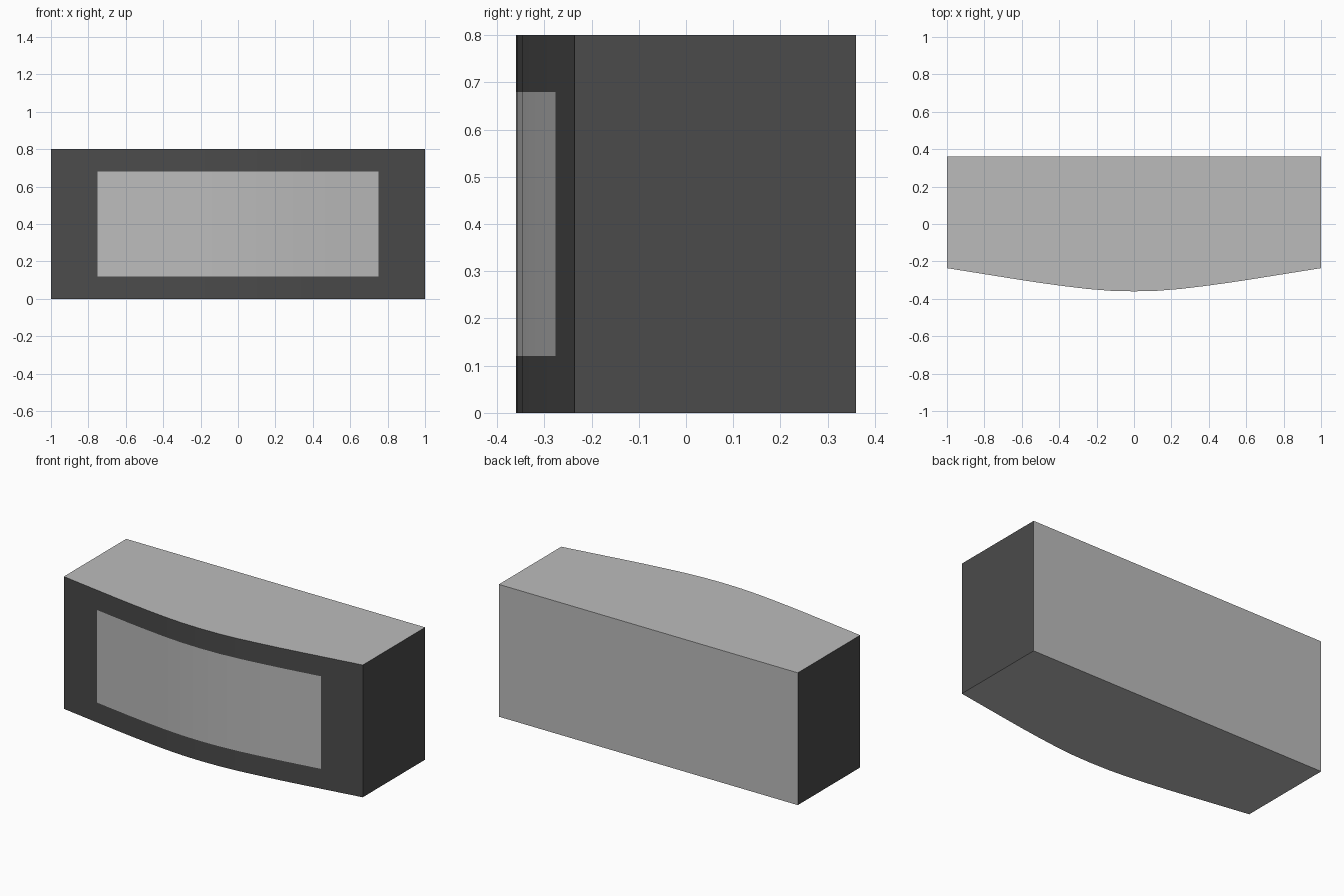
import bpy, bmesh

if "Cube" in bpy.data.objects:
    bpy.data.objects.remove(bpy.data.objects["Cube"])

# Half profile of the bowed front: (x, y)
half = [(0, -0.36), (0.125, -0.357), (0.25, -0.347), (0.375, -0.332),
        (0.5, -0.315), (0.625, -0.296), (0.75, -0.276), (1.0, -0.236)]
profile = [(-x, y) for x, y in reversed(half[1:])] + half
rows = [0.0, 0.12, 0.68, 0.8]
BACK = 0.36


def grey(name, v):
    mat = bpy.data.materials.new(name)
    mat.diffuse_color = (v, v, v, 1)
    mat.use_nodes = True
    mat.node_tree.nodes["Principled BSDF"].inputs["Base Color"].default_value = mat.diffuse_color
    return mat


mid, dark = grey("mid_grey", 0.5), grey("dark_grey", 0.07)


def finish(name, bm):
    # Drop unused grid points, then make the object
    loose = [v for v in bm.verts if not v.link_faces]
    bmesh.ops.delete(bm, geom=loose, context='VERTS')
    mesh = bpy.data.meshes.new(name)
    bm.to_mesh(mesh)
    bm.free()
    mesh.materials.append(mid)
    mesh.materials.append(dark)
    obj = bpy.data.objects.new(name, mesh)
    bpy.context.collection.objects.link(obj)
    bpy.ops.object.select_all(action='DESELECT')
    obj.select_set(True)
    bpy.context.view_layer.objects.active = obj
    bpy.ops.object.shade_smooth_by_angle(angle=0.5)


def front_grid(bm, want_screen):
    # Front quads over the profile columns and height rows, facing -y
    grid = [[bm.verts.new((x, y, z)) for x, y in profile] for z in rows]
    for j in range(len(rows) - 1):
        for i in range(len(profile) - 1):
            in_screen = j == 1 and 0 < i < len(profile) - 2
            if in_screen == want_screen:
                face = bm.faces.new((grid[j][i], grid[j][i + 1],
                                     grid[j + 1][i + 1], grid[j + 1][i]))
                face.material_index = 0 if want_screen else 1
    return grid


# Cabinet: dark front frame and sides, lighter top, bottom and flat back
bm = bmesh.new()
grid = front_grid(bm, False)
bl, br = [[bm.verts.new((x, BACK, z)) for z in (0, 0.8)] for x in (-1, 1)]
bm.faces.new(grid[-1] + [br[1], bl[1]])
bm.faces.new(grid[0][::-1] + [bl[0], br[0]])
bm.faces.new((br[0], bl[0], bl[1], br[1]))
sides = [[br[0], br[1]] + [row[-1] for row in reversed(grid)],
         [bl[1], bl[0]] + [row[0] for row in grid]]
for side in sides:
    bm.faces.new(side).material_index = 1
finish("cabinet", bm)

# Panel, flush in the front opening
bm = bmesh.new()
front_grid(bm, True)
finish("front_panel", bm)
